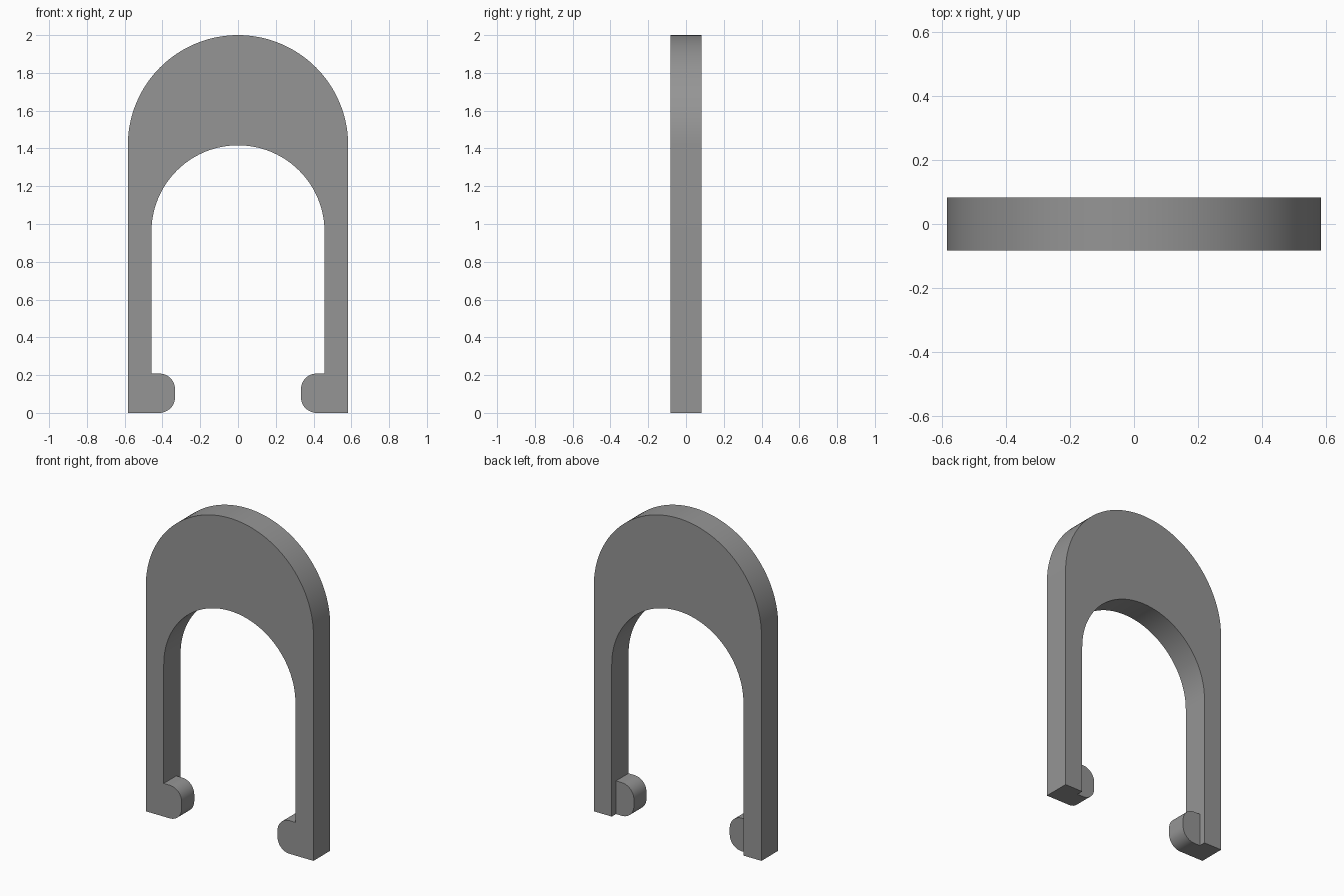
import bpy, bmesh, math

if "Cube" in bpy.data.objects:
    bpy.data.objects.remove(bpy.data.objects["Cube"])

U = 1 / 12  # design unit

grey = bpy.data.materials.new("mid_grey")
grey.diffuse_color = (0.3, 0.3, 0.3, 1)
grey.use_nodes = True
grey.node_tree.nodes["Principled BSDF"].inputs["Base Color"].default_value = grey.diffuse_color


def arc(cx, cz, r, a0, a1, n):
    """Points along an arc in the XZ plane, angles in degrees."""
    angles = [math.radians(a0 + (a1 - a0) * i / n) for i in range(n + 1)]
    return [(cx + r * math.cos(a), cz + r * math.sin(a)) for a in angles]


def extrude_profile(name, points, y0, y1):
    """Flat XZ outline extruded from y0 to y1."""
    bm = bmesh.new()
    face = bm.faces.new([bm.verts.new((x * U, y0 * U, z * U)) for x, z in points])
    out = bmesh.ops.extrude_face_region(bm, geom=[face])
    moved = [v for v in out["geom"] if isinstance(v, bmesh.types.BMVert)]
    bmesh.ops.translate(bm, verts=moved, vec=(0, (y1 - y0) * U, 0))
    bmesh.ops.recalc_face_normals(bm, faces=bm.faces)
    mesh = bpy.data.meshes.new(name)
    bm.to_mesh(mesh)
    bm.free()
    mesh.materials.append(grey)
    obj = bpy.data.objects.new(name, mesh)
    bpy.context.collection.objects.link(obj)
    bpy.ops.object.select_all(action='DESELECT')
    obj.select_set(True)
    bpy.context.view_layer.objects.active = obj
    bpy.ops.object.shade_smooth_by_angle(angle=math.radians(30))
    return obj


# Arched frame: outer semicircle over two legs, inner semicircular opening
frame = [(7, 0)] + arc(0, 17, 7, 0, 180, 64) + [(-7, 0), (-5.5, 0)]
frame += arc(0, 11.5, 5.5, 180, 0, 48) + [(5.5, 0)]
extrude_profile("arched_frame", frame, -1, 1)

# Rounded inward hooks at the feet, flush at the front and set in at the back
for side, name in ((1, "right_hook"), (-1, "left_hook")):
    hook = [(5.5, 0), (5.5, 2.5)]
    hook += arc(5, 1.5, 1, 90, 180, 12) + arc(5, 1, 1, 180, 270, 12)
    extrude_profile(name, [(side * x, z) for x, z in hook], -1, 0.5)
